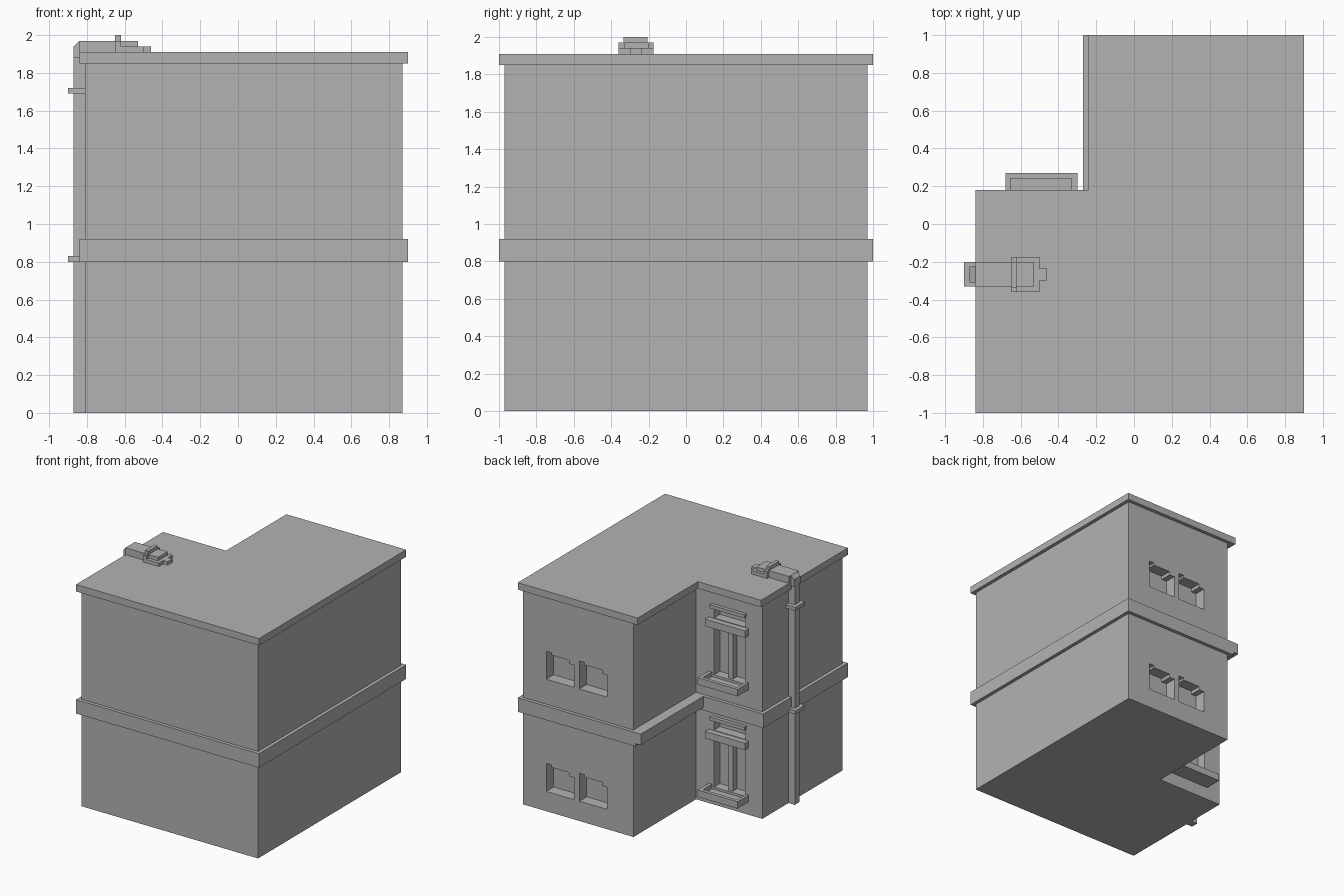
import bpy, bmesh

cube = bpy.data.objects.get("Cube")
if cube:
    bpy.data.objects.remove(cube, do_unlink=True)

# One plain material for the whole building
grey = bpy.data.materials.new("plain_grey")
grey.use_nodes = True
colour = (0.45, 0.45, 0.45, 1)
grey.diffuse_color = colour
grey.node_tree.nodes["Principled BSDF"].inputs["Base Color"].default_value = colour


def finish(name, bm):
    bmesh.ops.recalc_face_normals(bm, faces=bm.faces[:])
    mesh = bpy.data.meshes.new(name)
    bm.to_mesh(mesh)
    bm.free()
    mesh.materials.append(grey)
    obj = bpy.data.objects.new(name, mesh)
    bpy.context.collection.objects.link(obj)
    return obj


def extrude(bm, points, direction):
    """Fill a closed outline and push it along a direction."""
    face = bm.faces.new([bm.verts.new(p) for p in points])
    geom = bmesh.ops.extrude_face_region(bm, geom=[face])["geom"]
    verts = [g for g in geom if isinstance(g, bmesh.types.BMVert)]
    bmesh.ops.translate(bm, verts=verts, vec=direction)


def boxes(name, *sizes):
    """One object from boxes given as x0, x1, y0, y1, z0, z1."""
    bm = bmesh.new()
    for x0, x1, y0, y1, z0, z1 in sizes:
        outline = [(x0, y0, z0), (x1, y0, z0), (x1, y1, z0), (x0, y1, z0)]
        extrude(bm, outline, (0, 0, z1 - z0))
    return finish(name, bm)


def l_slab(name, x0, x1, y0, y1, notch_x, notch_y, z0, z1):
    """L-shaped slab with the back right corner left out."""
    bm = bmesh.new()
    outline = [(x0, y0), (x1, y0), (x1, y1), (notch_x, y1), (notch_x, notch_y), (x0, notch_y)]
    extrude(bm, [(x, y, z0) for x, y in outline], (0, 0, z1 - z0))
    return finish(name, bm)


def cut(target, cutter):
    cutter.hide_render = True
    mod = target.modifiers.new("opening", 'BOOLEAN')
    mod.operation = 'DIFFERENCE'
    mod.solver = 'EXACT'
    mod.object = cutter
    bpy.context.view_layer.objects.active = target
    bpy.ops.object.modifier_apply(modifier=mod.name)
    bpy.data.objects.remove(cutter, do_unlink=True)


# Main masses
WALL_Y = 0.12
walls = l_slab("walls", -0.81, 0.87, -0.97, 0.97, -0.18, WALL_Y, 0, 1.87)
l_slab("roof_slab", -0.84, 0.90, -1, 1, -0.24, 0.18, 1.85, 1.91)
l_slab("floor_band", -0.84, 0.90, -1, 1, -0.22, 0.15, 0.80, 0.92)
boxes("floor_band_lip", (-0.27, -0.21, 0.15, 1, 0.825, 0.92))

for floor, base in (("lower", 0), ("upper", 0.965)):
    # Paired back windows with stepped heads
    for right in (0.07, 0.385):
        left = right + 0.265
        profile = [(left, 0.17), (left, 0.41), (left - 0.05, 0.41), (left - 0.05, 0.39),
                   (right + 0.05, 0.39), (right + 0.05, 0.36), (right, 0.36), (right, 0.17)]
        bm = bmesh.new()
        extrude(bm, [(x, 0.87, base + z) for x, z in profile], (0, 0.2, 0))
        cut(walls, finish("window_cutter", bm))

    # Tall window and transom recesses
    for z0, z1 in ((0.15, 0.58), (0.64, 0.735)):
        cut(walls, boxes("bay_cutter", (-0.65, -0.35, 0.04, 0.2, base + z0, base + z1)))

    boxes(floor + "_window_post", (-0.515, -0.475, 0.03, 0.10, base + 0.14, base + 0.59))
    boxes(floor + "_window_hood", (-0.68, -0.30, 0.11, 0.17, base + 0.575, base + 0.635))
    boxes(floor + "_window_cornice", (-0.66, -0.33, 0.11, 0.15, base + 0.73, base + 0.76))

    # Planter tray below the tall window
    z0, z1 = base + 0.11, base + 0.17
    boxes(floor + "_planter",
          (-0.68, -0.30, 0.11, 0.27, z0, z0 + 0.02),
          (-0.68, -0.30, 0.24, 0.27, z0 + 0.02, z1),
          (-0.68, -0.655, 0.11, 0.24, z0 + 0.02, z1),
          (-0.33, -0.30, 0.11, 0.24, z0 + 0.02, z1))

# Downpipe with its wall brackets
boxes("downpipe", (-0.87, -0.80, -0.30, -0.235, 0, 1.94))
for name, z in (("lower_bracket", 0.80), ("upper_bracket", 1.69)):
    boxes(name, (-0.90, -0.80, -0.33, -0.20, z, z + 0.03))

# Roof pipe run with a sloped elbow, collar and outlet
bm = bmesh.new()
elbow = [(-0.87, 1.88), (-0.84, 1.88), (-0.84, 1.97), (-0.87, 1.94)]
extrude(bm, [(x, -0.31, z) for x, z in elbow], (0, 0.085, 0))
finish("pipe_elbow", bm)
boxes("roof_pipe", (-0.84, -0.53, -0.33, -0.20, 1.90, 1.97))
boxes("pipe_outlet", (-0.53, -0.46, -0.30, -0.235, 1.90, 1.94))
boxes("pipe_collar",
      (-0.65, -0.62, -0.36, -0.175, 1.90, 1.97),
      (-0.65, -0.62, -0.335, -0.205, 1.97, 2.0))
boxes("collar_base", (-0.62, -0.50, -0.36, -0.175, 1.90, 1.94))
